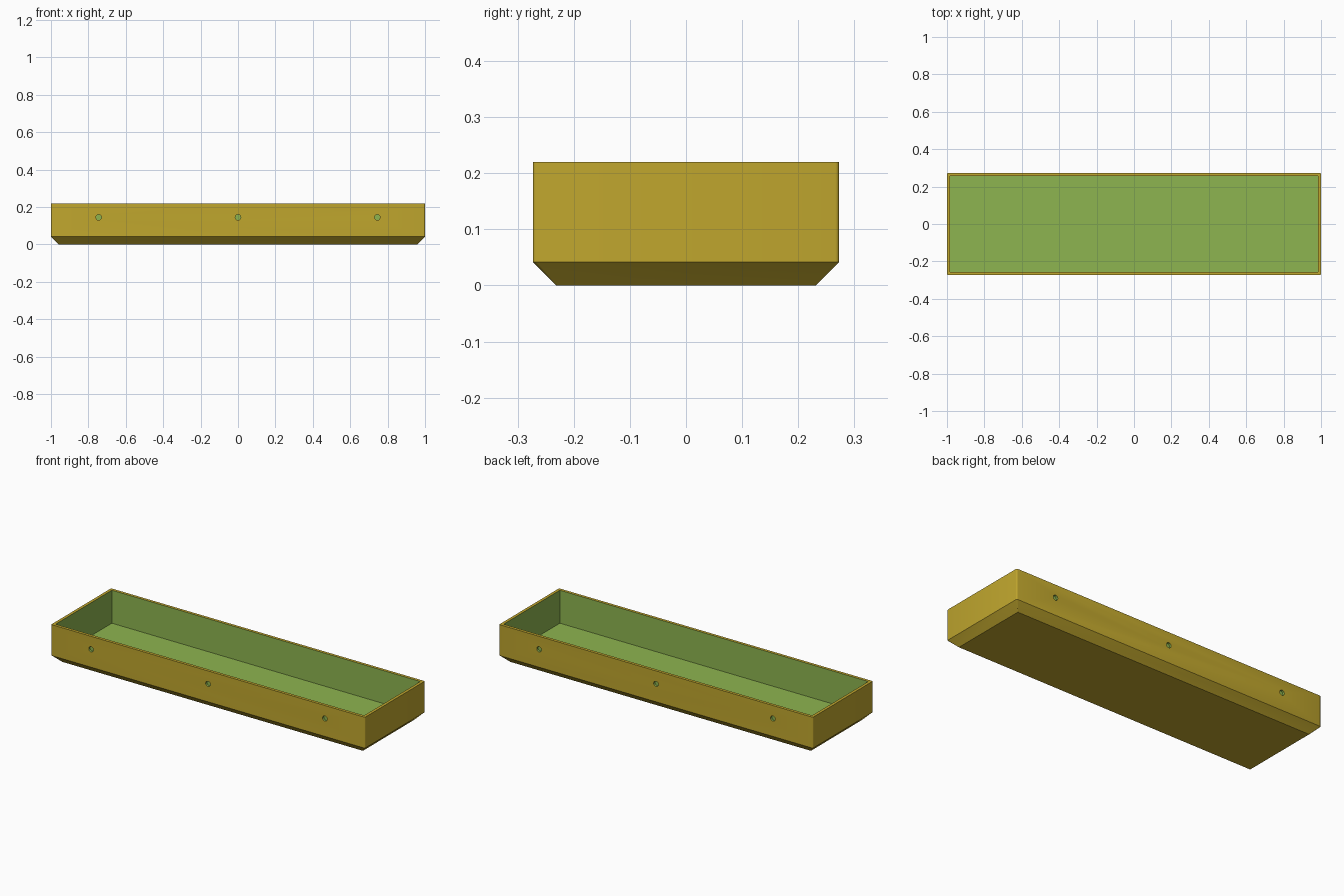
import bpy, bmesh, math

if "Cube" in bpy.data.objects:
    bpy.data.objects.remove(bpy.data.objects["Cube"], do_unlink=True)

HALF_X, HALF_Y, HEIGHT = 1.0, 0.273, 0.22
WALL, FLOOR, CHAMFER = 0.017, 0.03, 0.042
CORNER = 0.007


def material(name, color):
    mat = bpy.data.materials.new(name)
    mat.use_nodes = True
    mat.diffuse_color = color
    mat.node_tree.nodes["Principled BSDF"].inputs["Base Color"].default_value = color
    return mat


yellow = material("mustard yellow", (0.53, 0.385, 0.027, 1))
green = material("leaf green", (0.27, 0.46, 0.08, 1))


def new_object(name, bm, mat):
    bmesh.ops.recalc_face_normals(bm, faces=bm.faces)
    mesh = bpy.data.meshes.new(name)
    bm.to_mesh(mesh)
    bm.free()
    mesh.materials.append(mat)
    obj = bpy.data.objects.new(name, mesh)
    bpy.context.collection.objects.link(obj)
    return obj


def rounded_ring(bm, hx, hy, radius, z, steps=4):
    """Ring of vertices around a rectangle with rounded corners."""
    ring = []
    for corner, (sx, sy) in enumerate([(1, 1), (-1, 1), (-1, -1), (1, -1)]):
        for i in range(steps + 1):
            a = math.pi / 2 * (corner + i / steps)
            ring.append(bm.verts.new((sx * (hx - radius) + radius * math.cos(a),
                                      sy * (hy - radius) + radius * math.sin(a), z)))
    return ring


def cut(body, cutter):
    mod = body.modifiers.new("cut", "BOOLEAN")
    mod.operation = "DIFFERENCE"
    mod.solver = "EXACT"
    mod.material_mode = "TRANSFER"
    mod.object = cutter
    cutter.hide_render = True
    bpy.context.view_layer.objects.active = body
    bpy.ops.object.modifier_apply(modifier=mod.name)
    bpy.data.objects.remove(cutter, do_unlink=True)


# Solid tray body with rounded upright corners and a chamfered base
bm = bmesh.new()
rings = [rounded_ring(bm, HALF_X - CHAMFER, HALF_Y - CHAMFER, 0.001, 0),
         rounded_ring(bm, HALF_X, HALF_Y, CORNER, CHAMFER),
         rounded_ring(bm, HALF_X, HALF_Y, CORNER, HEIGHT)]
for low, high in zip(rings, rings[1:]):
    for i in range(len(low)):
        j = (i + 1) % len(low)
        bm.faces.new((low[i], low[j], high[j], high[i]))
bm.faces.new(rings[0])
bm.faces.new(rings[-1])
tray = new_object("tray", bm, yellow)
tray.data.materials.append(green)

# Green-lined cavity
bm = bmesh.new()
bmesh.ops.create_cube(bm, size=2)
top = HEIGHT + 0.1
for v in bm.verts:
    v.co = (v.co.x * (HALF_X - WALL), v.co.y * (HALF_Y - WALL), top if v.co.z > 0 else FLOOR)
cut(tray, new_object("cavity_cutter", bm, green))

# Shallow screw holes along the front and back walls
for side in (-1, 1):
    for x in (-0.745, 0, 0.745):
        bm = bmesh.new()
        bmesh.ops.create_cone(bm, cap_ends=True, segments=20, radius1=0.015,
                              radius2=0.015, depth=0.03)
        cutter = new_object("hole_cutter", bm, green)
        cutter.rotation_euler.x = math.pi / 2
        cutter.location = (x, side * (HALF_Y + 0.003), 0.145)
        bpy.context.view_layer.update()
        cut(tray, cutter)

# Smooth the rounded corners, keep the rest crisp
bpy.ops.object.select_all(action="DESELECT")
tray.select_set(True)
bpy.context.view_layer.objects.active = tray
bpy.ops.object.shade_smooth_by_angle(angle=math.radians(30))
